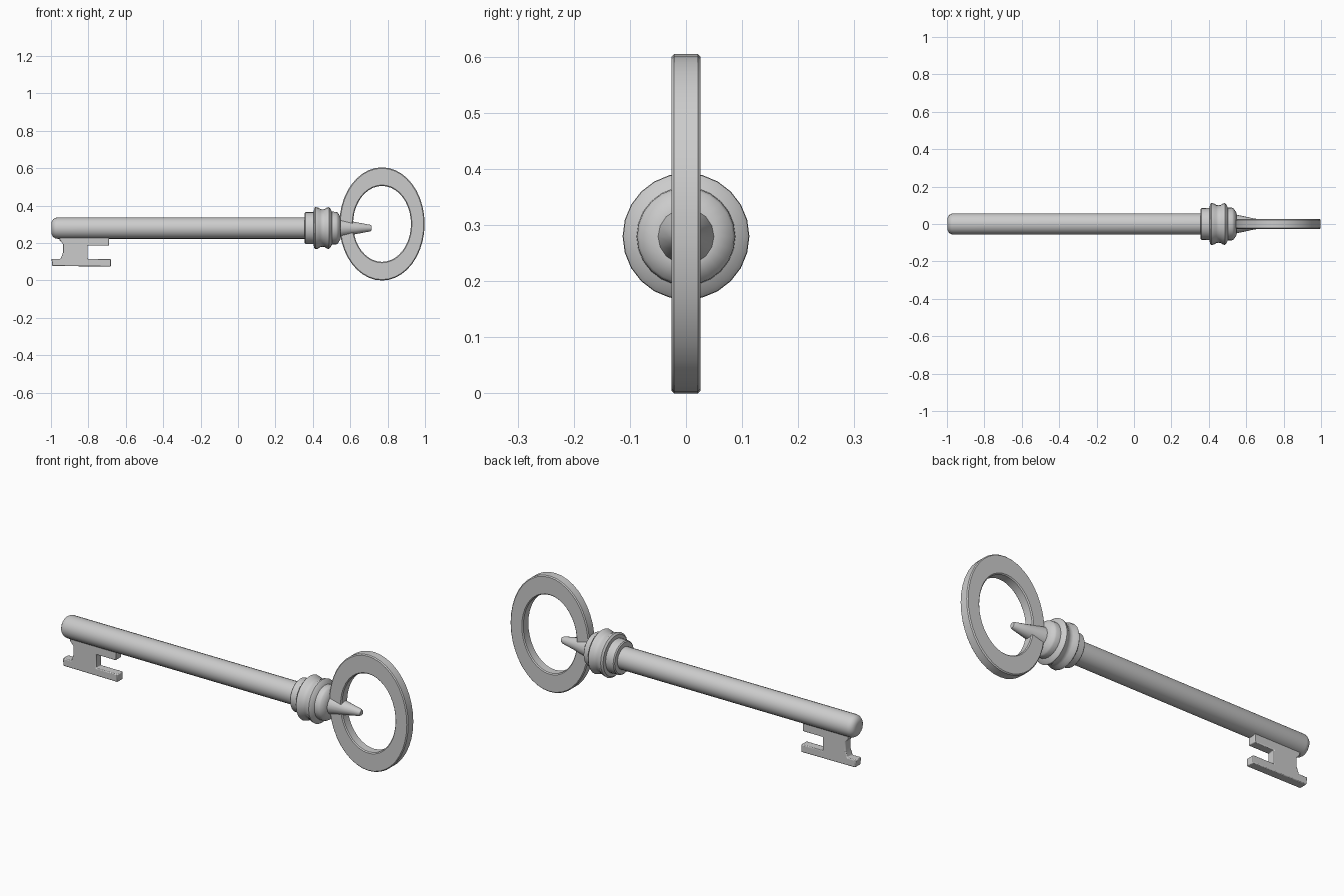
import bpy, bmesh, math

if "Cube" in bpy.data.objects:
    bpy.data.objects.remove(bpy.data.objects["Cube"])

AXIS_Z = 0.28


def finish(name, bm, angle=35, bevel=0.0):
    bmesh.ops.recalc_face_normals(bm, faces=bm.faces)
    me = bpy.data.meshes.new(name)
    bm.to_mesh(me)
    bm.free()
    ob = bpy.data.objects.new(name, me)
    bpy.context.collection.objects.link(ob)
    bpy.ops.object.select_all(action='DESELECT')
    ob.select_set(True)
    bpy.context.view_layer.objects.active = ob
    if bevel:
        mod = ob.modifiers.new("bevel", 'BEVEL')
        mod.width = bevel
        mod.segments = 2
        mod.limit_method = 'ANGLE'
        mod.angle_limit = math.radians(40)
    bpy.ops.object.shade_smooth_by_angle(angle=math.radians(angle))
    return ob


def lathe(name, profile, sides, angle=35):
    """Revolve (x, radius) points about the key's long axis, capping both ends."""
    bm = bmesh.new()
    rings = []
    for x, r in profile:
        rings.append([bm.verts.new((x, r * math.cos(a), AXIS_Z + r * math.sin(a)))
                      for a in (2 * math.pi * i / sides for i in range(sides))])
    for a, b in zip(rings, rings[1:]):
        for i in range(sides):
            j = (i + 1) % sides
            bm.faces.new((a[i], a[j], b[j], b[i]))
    bm.faces.new(rings[0])
    bm.faces.new(rings[-1])
    return finish(name, bm, angle)


# Shaft with rounded far end
end = [(-0.965 - 0.033 * math.sin(t), 0.024 + 0.033 * math.cos(t))
       for t in (math.pi / 2 * (1 - k / 4) for k in range(5))]
lathe("shaft", end + [(0.40, 0.057)], 24)

# Turned collar: flange, double bead, cone shoulder
lathe("collar", [(0.356, 0.06), (0.356, 0.08), (0.361, 0.085), (0.404, 0.086),
                 (0.406, 0.104), (0.414, 0.113), (0.428, 0.110), (0.440, 0.102),
                 (0.452, 0.100), (0.464, 0.102), (0.476, 0.110), (0.486, 0.112),
                 (0.494, 0.104), (0.502, 0.088), (0.525, 0.087), (0.533, 0.083),
                 (0.549, 0.058), (0.549, 0.045)], 24)

# Tapered spike reaching into the bow
lathe("spike", [(0.53, 0.053), (0.548, 0.050), (0.63, 0.032), (0.705, 0.018),
                (0.714, 0.013)], 16)

# Oval bow ring with bevelled edges
bm = bmesh.new()
N, T, B = 40, 0.026, 0.005
section = [(0, -T + B), (B, -T), (1, -T), (2, -T + B),
           (2, T - B), (1, T), (B, T), (0, T - B)]
outer, inner = (0.228, 0.3025), (0.155, 0.203)
loops = []
for i in range(N):
    a = 2 * math.pi * i / N
    loop = []
    for kind, y in section:
        base = outer if kind in (1, 2) else inner
        off = -B if kind == 1 else (B if kind == B else 0)
        loop.append(bm.verts.new((0.77 + (base[0] + off) * math.cos(a), y,
                                  0.3025 + (base[1] + off) * math.sin(a))))
    loops.append(loop)
for i in range(N):
    a, b = loops[i], loops[(i + 1) % N]
    for k in range(8):
        m = (k + 1) % 8
        bm.faces.new((a[k], a[m], b[m], b[k]))
finish("bow_ring", bm, 30)

# Key bit: plate cut with two prongs
outline = [(-0.955, 0.26), (-0.955, 0.217), (-0.936, 0.195), (-0.936, 0.15),
           (-0.948, 0.116), (-0.997, 0.116), (-0.993, 0.077), (-0.68, 0.075),
           (-0.68, 0.115), (-0.804, 0.115), (-0.804, 0.186), (-0.69, 0.186),
           (-0.69, 0.26)]
bm = bmesh.new()
face = bm.faces.new([bm.verts.new((x, -0.023, z)) for x, z in outline])
ext = bmesh.ops.extrude_face_region(bm, geom=[face])
bmesh.ops.translate(bm, vec=(0, 0.046, 0),
                    verts=[v for v in ext["geom"] if isinstance(v, bmesh.types.BMVert)])
finish("key_bit", bm, 30, bevel=0.004)
